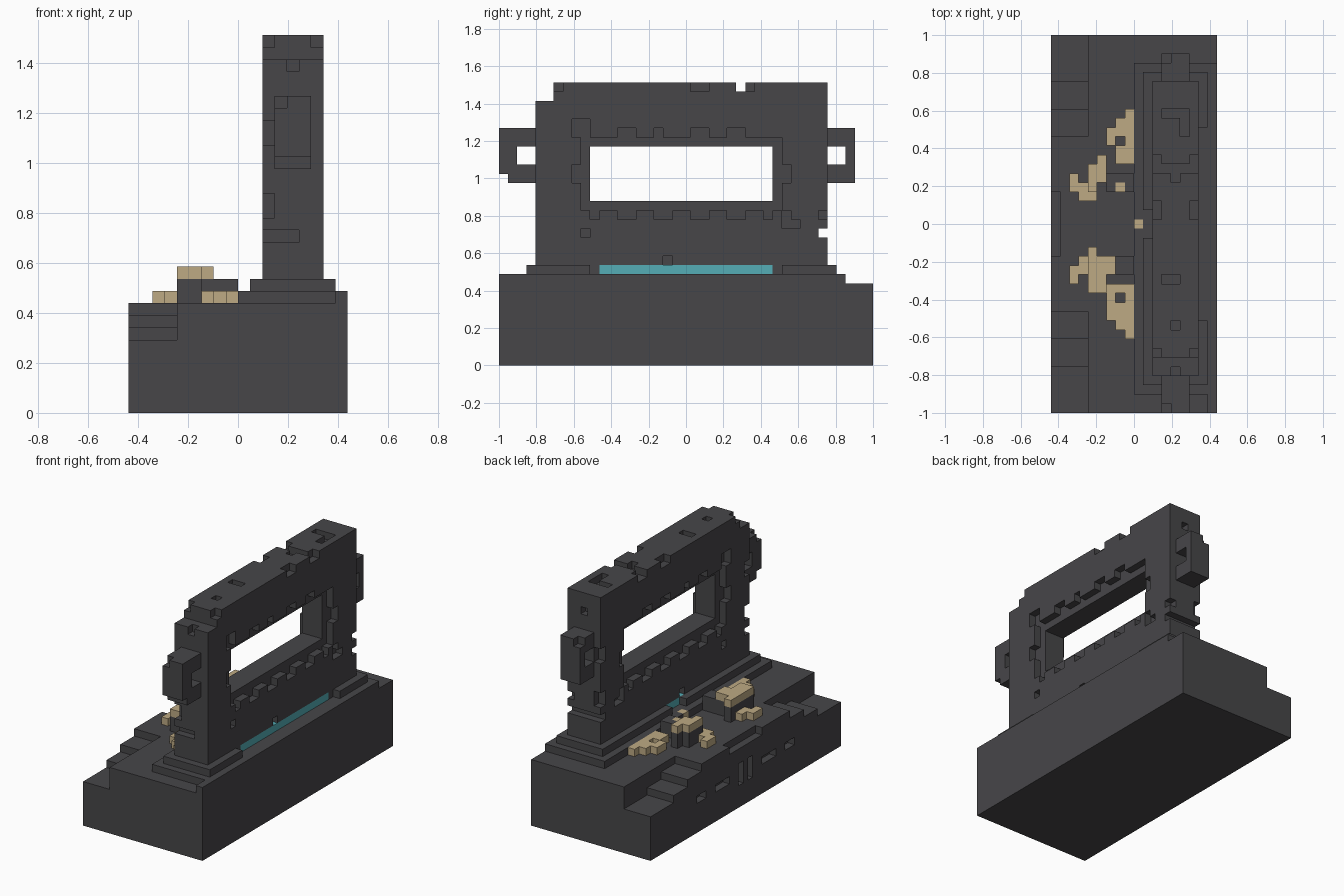
import bpy
import bmesh
from mathutils import Vector
from itertools import product

cube = bpy.data.objects.get("Cube")
if cube:
    bpy.data.objects.remove(cube, do_unlink=True)

NX, NY = 18, 41          # block counts across and along
UNIT = 2 / NY            # size of one block


def material(name, colour):
    mat = bpy.data.materials.new(name)
    mat.use_nodes = True
    mat.diffuse_color = (*colour, 1)
    mat.node_tree.nodes["Principled BSDF"].inputs["Base Color"].default_value = (*colour, 1)
    return mat


stone = material("dark stone", (.063, .061, .066))
ochre = material("ochre", (.51, .40, .23))
teal = material("teal", (.09, .42, .47))


def box(xs, ys, zs):
    """Blocks in inclusive index ranges; a plain number is a single layer."""
    spans = [(s, s) if isinstance(s, int) else s for s in (xs, ys, zs)]
    return set(product(*(range(a, b + 1) for a, b in spans)))


def build(name, blocks, mat):
    """Make the outer shell of a set of blocks."""
    bm = bmesh.new()
    verts = {}

    def corner(c):
        if c not in verts:
            verts[c] = bm.verts.new(Vector((c[0] - NX / 2, c[1] - NY / 2, c[2])) * UNIT)
        return verts[c]

    for block in sorted(blocks):
        for axis, side in product(range(3), (0, 1)):
            near = list(block)
            near[axis] += 1 if side else -1
            if tuple(near) in blocks:
                continue
            u, v = (axis + 1) % 3, (axis + 2) % 3
            ring = []
            for du, dv in ((0, 0), (1, 0), (1, 1), (0, 1)):
                c = list(block)
                c[axis] += side
                c[u] += du
                c[v] += dv
                ring.append(corner(tuple(c)))
            bm.faces.new(ring if side else ring[::-1])
    mesh = bpy.data.meshes.new(name)
    bm.to_mesh(mesh)
    bm.free()
    mesh.materials.append(mat)
    obj = bpy.data.objects.new(name, mesh)
    bpy.context.collection.objects.link(obj)


def mirror_y(blocks):
    return {(x, NY - 1 - y, z) for x, y, z in blocks}


# Base block with corner stairs, front lip and wall slots on the long -x side
base = box((0, 17), (0, 40), (0, 8))
cuts = set()
for length, z in ((5, 6), (8, 7), (11, 8)):
    cuts |= box((0, 3), (0, length - 1), z)
cuts |= box(0, (10, 11), 4) | box(0, (14, 16), 4) | box(0, 19, (3, 5))
base -= cuts | mirror_y(cuts) | box(0, (17, 23), 8)
build("base", base, stone)

# Two stepped plates under the wall, with a gap for the glowing strip
lower = box((9, 17), (2, 37), 9) | box(17, (0, 1), 9)
build("lower_plate", lower - box(9, 20, 9), stone)
strip = box((11, 15), (11, 29), 10)
upper = box((10, 16), (3, 36), 10) - strip
upper -= box(16, (10, 30), 10) | box(10, (19, 21), 10)
build("upper_plate", upper, stone)
build("glowing_strip", strip, teal)

# Wall with a window
wall = box((11, 15), (4, 35), (11, 30))
wall -= box((11, 15), (10, 29), (18, 23))
wall -= box((11, 15), (4, 5), (29, 30))
wall -= box((11, 15), 26, 30) | box((11, 15), 35, 14)

# Recessed window frame and chipped notches on both broad faces
for x in (11, 15):
    wall -= box(x, (9, 30), (17, 24))
    for y in (13, 17, 21, 25):
        wall -= box(x, (y, y + 1), 16)
        wall -= box(x, (y, y + (y != 17)), 25)
    wall -= box(x, 10, 16) | box(x, 29, 16)
    wall -= box(x, 8, (20, 21)) | box(x, 31, (20, 21))
    wall -= box(x, (8, 9), (25, 26)) | box(x, 31, (15, 16)) | box(x, 32, 15)
    wall -= box(x, 9, 14) | box(x, 18, 11) | box(x, 35, 16)
    wall -= box(x, 6, 30) | box(x, (21, 22), 30) | box(x, 27, 30)

# Chips on the narrow end faces
chips = box(11, 4, (16, 17)) | box((11, 13), 4, 14) | box(11, 4, (22, 23))
chips |= box(13, 4, 28)
wall -= chips
wall -= {(x, 35, z) for x, y, z in chips}

# Chips along the top
for y in (9, 25):
    wall -= box(13, y, 30)
wall -= box((12, 14), 32, 30) | box(14, (30, 31), 30) | box((12, 13), 14, 30)
build("wall", wall, stone)

# Handle on each end of the wall
handle = box((12, 14), (0, 3), (20, 25)) - box((12, 14), (2, 3), (22, 23))
build("front_handle", handle - box((12, 14), 0, 20) - box(12, 0, 25), stone)
handle = box((12, 14), (36, 38), (20, 25)) - box((12, 14), (36, 37), (22, 23))
build("back_handle", handle - box(12, 38, 25), stone)

# Raised caps and the dark blocks that carry them
front_cap = box((4, 6), (15, 16), 11) | box((4, 5), (13, 14), 11) | box(4, 17, 11)
back_cap = box(4, (24, 26), 11) | box(5, (25, 27), 11)
carriers = {(x, y, z) for x, y, _ in front_cap | back_cap for z in (9, 10)}
carriers |= box((6, 8), (15, 16), (9, 10)) | box((6, 8), (24, 25), (9, 10))
gem = box(7, 24, 10)
carriers -= gem
build("carriers", carriers, stone)
build("caps", front_cap | back_cap | gem, ochre)

# Ochre rubble on the floor, in rows along y
rubble = box(9, 20, 9)
for x, first, last in ((8, 27, 32), (7, 27, 31), (6, 29, 30), (4, 23, 23), (3, 23, 24),
                       (2, 24, 25), (8, 8, 13), (7, 9, 13), (6, 10, 13),
                       (3, 15, 16), (2, 14, 15)):
    rubble |= box(x, (first, last), 9)
rubble -= box(7, 29, 9) | box(7, 12, 9)
build("rubble", rubble - carriers, ochre)
